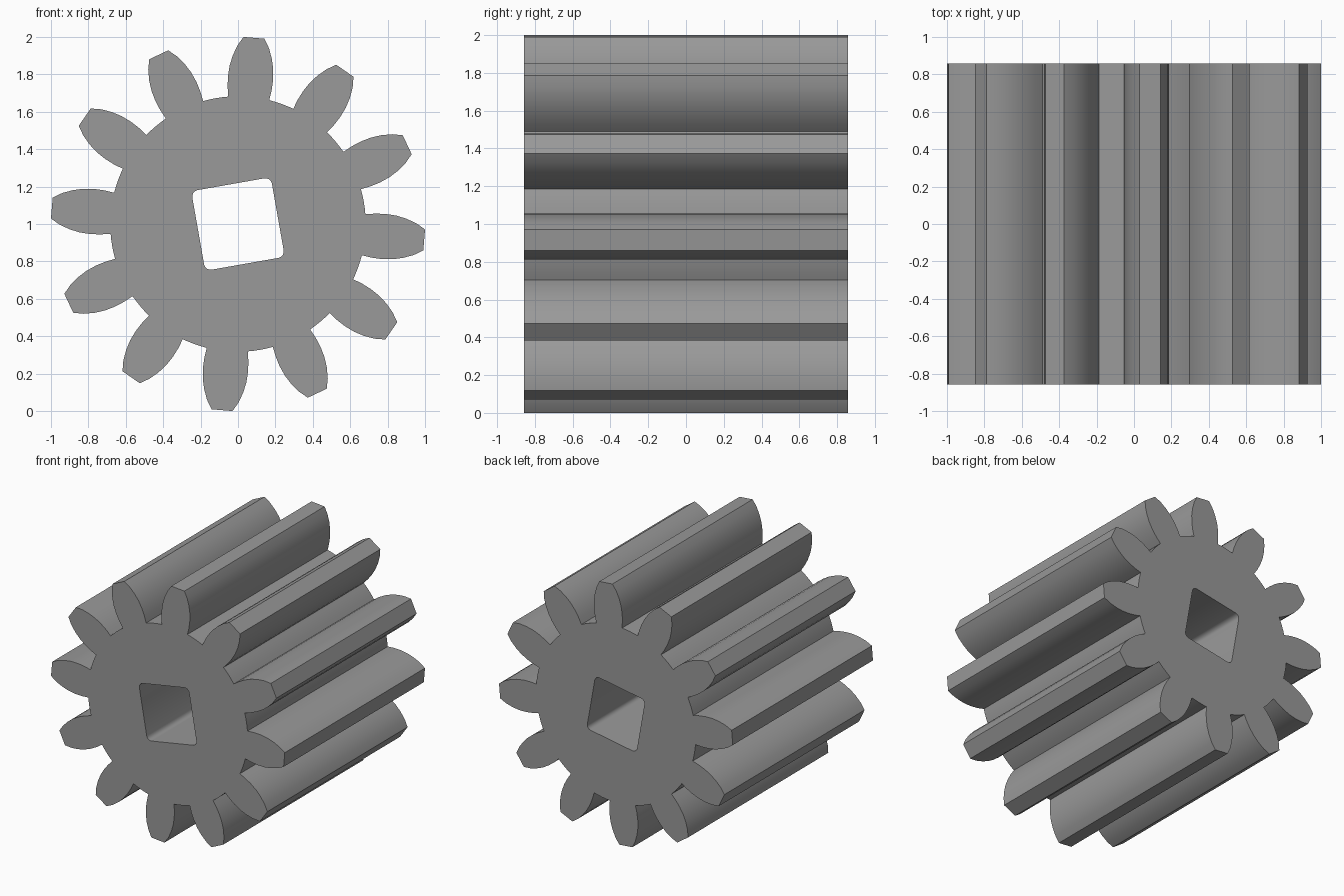
import bpy, bmesh
from math import sin, cos, pi, radians

if "Cube" in bpy.data.objects:
    bpy.data.objects.remove(bpy.data.objects["Cube"])

TEETH = 12
HALF_DEPTH = 0.857
CENTRE_Z = 1.0
ROOT_R = 0.683

# half profile of one tooth: (half width, distance from axis)
FLANK = [(0.110, 0.674), (0.118, 0.725), (0.121, 0.78), (0.117, 0.84),
         (0.105, 0.895), (0.085, 0.95), (0.056, 0.999)]


def spin(x, z, a):
    return x * cos(a) - z * sin(a), x * sin(a) + z * cos(a)


# gear outline: teeth joined by short root arcs
outline = []
pitch = 2 * pi / TEETH
for i in range(TEETH):
    a = i * pitch - radians(4.9)
    tooth = FLANK + [(-w, r) for w, r in reversed(FLANK)]
    outline += [spin(w, r, a) for w, r in tooth]
    for d in (-3, 0, 3):
        outline.append(spin(0, ROOT_R, a + pitch / 2 + radians(d)))

# rounded square shaft hole, turned 10 degrees
hole = []
half, rad = 0.216, 0.035
for q in range(4):
    for s in range(5):
        t = s * pi / 8
        p = (half - rad + rad * cos(t), half - rad + rad * sin(t))
        hole.append(spin(*p, q * pi / 2 + radians(10)))

# fill the outline around the hole and extrude along y
bm = bmesh.new()
edges = []
for loop in (outline, hole):
    vs = [bm.verts.new((x, -HALF_DEPTH, z + CENTRE_Z)) for x, z in loop]
    edges += [bm.edges.new((vs[k], vs[(k + 1) % len(vs)])) for k in range(len(vs))]
bmesh.ops.triangle_fill(bm, edges=edges, use_beauty=True, use_dissolve=False, normal=(0, -1, 0))
ext = bmesh.ops.extrude_face_region(bm, geom=bm.faces[:], use_keep_orig=True)
top = [v for v in ext["geom"] if isinstance(v, bmesh.types.BMVert)]
bmesh.ops.translate(bm, verts=top, vec=(0, 2 * HALF_DEPTH, 0))
bmesh.ops.recalc_face_normals(bm, faces=bm.faces[:])

mesh = bpy.data.meshes.new("pinion_gear")
bm.to_mesh(mesh)
bm.free()
gear = bpy.data.objects.new("pinion_gear", mesh)
bpy.context.collection.objects.link(gear)

# dark grey metal
metal = bpy.data.materials.new("dark_grey")
metal.diffuse_color = (0.32, 0.32, 0.32, 1)
metal.use_nodes = True
metal.node_tree.nodes["Principled BSDF"].inputs["Base Color"].default_value = metal.diffuse_color
mesh.materials.append(metal)

bpy.context.view_layer.objects.active = gear
gear.select_set(True)
bpy.ops.object.shade_smooth_by_angle(angle=radians(25))
